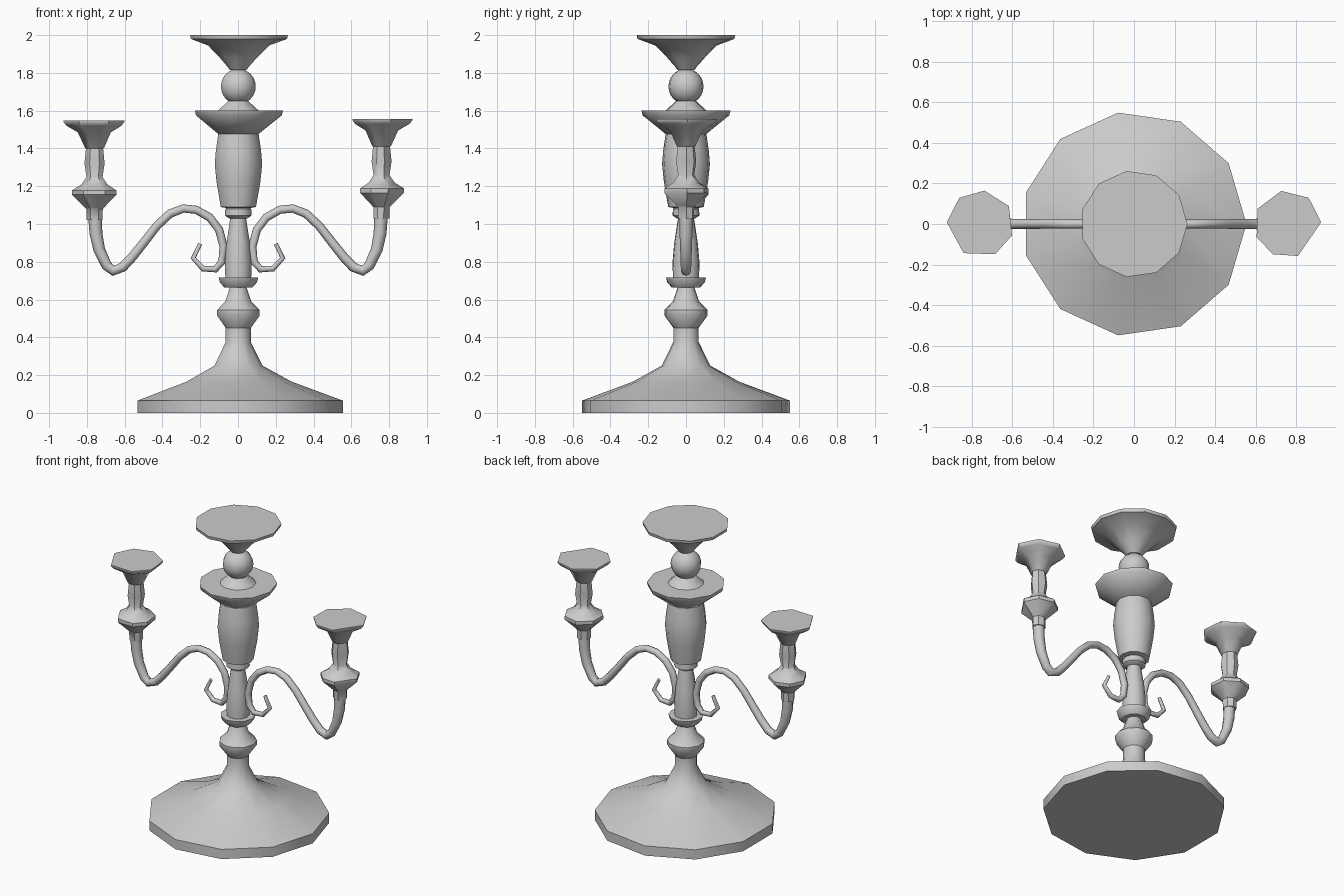
import bpy, bmesh, math

if "Cube" in bpy.data.objects:
    bpy.data.objects.remove(bpy.data.objects["Cube"])


def finish(obj, angle=40):
    bpy.ops.object.select_all(action='DESELECT')
    obj.select_set(True)
    bpy.context.view_layer.objects.active = obj
    bpy.ops.object.shade_smooth_by_angle(angle=math.radians(angle))


def lathe(name, profile, angles, center=(0, 0, 0)):
    """Capped turned part: profile is (radius, z) from bottom to top."""
    bm = bmesh.new()
    cx, cy, cz = center
    rings = []
    for r, z in profile:
        rings.append([bm.verts.new((cx + r * math.cos(math.radians(a)),
                                    cy + r * math.sin(math.radians(a)),
                                    cz + z)) for a in angles])
    n = len(angles)
    for lo, hi in zip(rings, rings[1:]):
        for i in range(n):
            j = (i + 1) % n
            bm.faces.new((lo[i], lo[j], hi[j], hi[i]))
    bm.faces.new(rings[0][::-1])
    bm.faces.new(rings[-1])
    mesh = bpy.data.meshes.new(name)
    bm.to_mesh(mesh)
    bm.free()
    obj = bpy.data.objects.new(name, mesh)
    bpy.context.collection.objects.link(obj)
    finish(obj)


def tube(name, path, side):
    """Tapered tube in the XZ plane: path is (x, z, radius)."""
    curve = bpy.data.curves.new(name, 'CURVE')
    curve.dimensions = '3D'
    curve.bevel_depth = 1.0
    curve.bevel_resolution = 2
    curve.use_fill_caps = True
    spline = curve.splines.new('POLY')
    spline.points.add(len(path) - 1)
    for p, (x, z, r) in zip(spline.points, path):
        p.co = (side * x, 0, z, 1)
        p.radius = r
    obj = bpy.data.objects.new(name, curve)
    bpy.context.collection.objects.link(obj)
    bpy.ops.object.select_all(action='DESELECT')
    obj.select_set(True)
    bpy.context.view_layer.objects.active = obj
    bpy.ops.object.convert(target='MESH')
    finish(bpy.context.view_layer.objects.active, 50)


eleven = [i * 360 / 11 for i in range(11)]

# Central column, bottom to top
column = {
    "base": [(.555, 0), (.555, .065), (.285, .165), (.13, .25), (.068, .375),
             (.068, .45)],
    "lower_knop": [(.068, .45), (.115, .515), (.115, .545), (.07, .59), (.045, .665)],
    "lower_collar": [(.075, .663), (.1, .69), (.107, .716)],
    "stem": [(.07, .716), (.072, .8), (.063, .9), (.042, 1.035)],
    "upper_collar": [(.05, 1.03), (.072, 1.045), (.07, 1.08), (.045, 1.1)],
    "bulb": [(.05, 1.082), (.095, 1.09), (.118, 1.22), (.128, 1.315), (.122, 1.39),
             (.107, 1.49)],
    "drip_pan": [(.107, 1.475), (.232, 1.575), (.238, 1.6), (.11, 1.6), (.055, 1.65)],
    "ball": [(.094 * math.sin(t), 1.728 - .094 * math.cos(t))
             for t in [math.radians(a) for a in range(15, 166, 15)]],
    "top_dish": [(.045, 1.815), (.06, 1.835), (.1, 1.88), (.165, 1.945), (.26, 1.98),
                 (.264, 2.0)],
}
for part, profile in column.items():
    lathe(part, profile, eleven)

# Scrolled arm from curl tip to cup
arm = [(.2, .895, .011), (.237, .82, .014), (.185, .764, .016), (.12, .76, .018),
       (.085, .80, .02), (.076, .88, .022), (.1, .97, .022), (.15, 1.035, .022),
       (.22, 1.075, .022), (.29, 1.082, .022), (.36, 1.055, .023), (.43, .99, .023),
       (.5, .9, .024), (.56, .825, .025), (.61, .772, .026), (.66, .752, .027),
       (.695, .78, .028), (.735, .865, .031), (.752, .95, .034), (.757, 1.04, .036)]

# Side cup: holder, stem and seven-sided dish
cup = [(.043, 1.02), (.045, 1.08), (.052, 1.087), (.121, 1.155), (.121, 1.178),
       (.07, 1.21), (.05, 1.24), (.044, 1.25), (.055, 1.32), (.047, 1.4), (.052, 1.403),
       (.09, 1.485), (.15, 1.52), (.166, 1.54), (.166, 1.547)]
cup_angles = {"left": [32, 83, 129, 177, 240, 296, 340],
              "right": [3, 51, 101, 153, 203, 244, 288]}

for name, side, lift in (("left", -1, 0), ("right", 1, .01)):
    tube(name + "_arm", arm, side)
    lathe(name + "_cup", cup, cup_angles[name], (side * .758, 0, lift))
